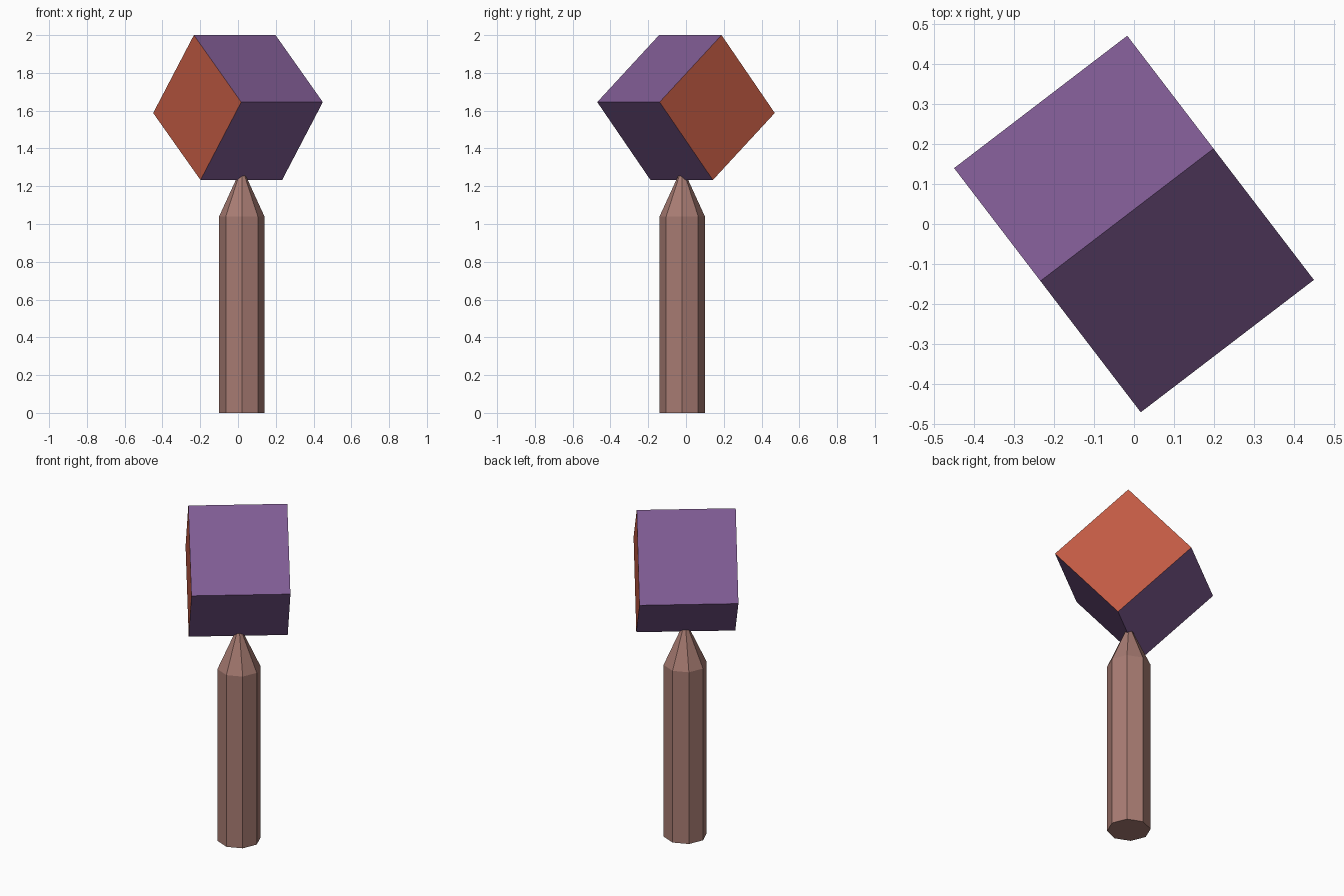
import bpy, bmesh
from math import radians
from mathutils import Matrix

if "Cube" in bpy.data.objects:
    bpy.data.objects.remove(bpy.data.objects["Cube"])


def material(name, rgb):
    mat = bpy.data.materials.new(name)
    mat.diffuse_color = (*rgb, 1)
    mat.use_nodes = True
    mat.node_tree.nodes["Principled BSDF"].inputs["Base Color"].default_value = mat.diffuse_color
    return mat


def make_object(name, bm, mats):
    bmesh.ops.recalc_face_normals(bm, faces=bm.faces)
    mesh = bpy.data.meshes.new(name)
    bm.to_mesh(mesh)
    bm.free()
    for mat in mats:
        mesh.materials.append(mat)
    obj = bpy.data.objects.new(name, mesh)
    bpy.context.collection.objects.link(obj)
    return obj


wood = material("handle_brown", (0.39, 0.20, 0.17))
purple = material("head_purple", (0.216, 0.107, 0.296))
orange = material("head_orange", (0.527, 0.102, 0.056))

# Handle: octagonal shaft whose top is extruded into a tapered tip
SHAFT_R, SHAFT_H, TIP_R, TIP_H = 0.12, 1.04, 0.012, 0.236
bm = bmesh.new()
bmesh.ops.create_cone(bm, cap_ends=True, segments=8, radius1=SHAFT_R,
                      radius2=SHAFT_R, depth=SHAFT_H,
                      matrix=Matrix.Translation((0, 0, SHAFT_H / 2)))
bm.normal_update()
top = [f for f in bm.faces if f.normal.z > 0.9]
tip = bmesh.ops.extrude_discrete_faces(bm, faces=top)["faces"][0]
bm.free()

bm = bmesh.new()
rings = []
for radius, z in ((SHAFT_R, 0), (SHAFT_R, SHAFT_H), (TIP_R, SHAFT_H + TIP_H)):
    ring = bmesh.ops.create_circle(bm, segments=8, radius=radius,
                                   matrix=Matrix.Translation((0, 0, z)))["verts"]
    rings.append(ring)
for low, high in zip(rings, rings[1:]):
    for i in range(8):
        j = (i + 1) % 8
        bm.faces.new((low[i], low[j], high[j], high[i]))
bm.faces.new(rings[0][::-1])
bm.faces.new(rings[-1])
handle = make_object("handle", bm, [wood])
handle.location = (0.02, -0.02, 0)

# Head: tilted cube balanced on its edge, orange on the two end faces
bm = bmesh.new()
bmesh.ops.create_cube(bm, size=0.544)
bm.normal_update()
for face in bm.faces:
    face.material_index = 1 if abs(face.normal.x) > 0.9 else 0
head = make_object("head", bm, [purple, orange])
head.location = (0, 0, 1.6165)
head.rotation_euler = (radians(-49.3), 0, radians(37.4))
